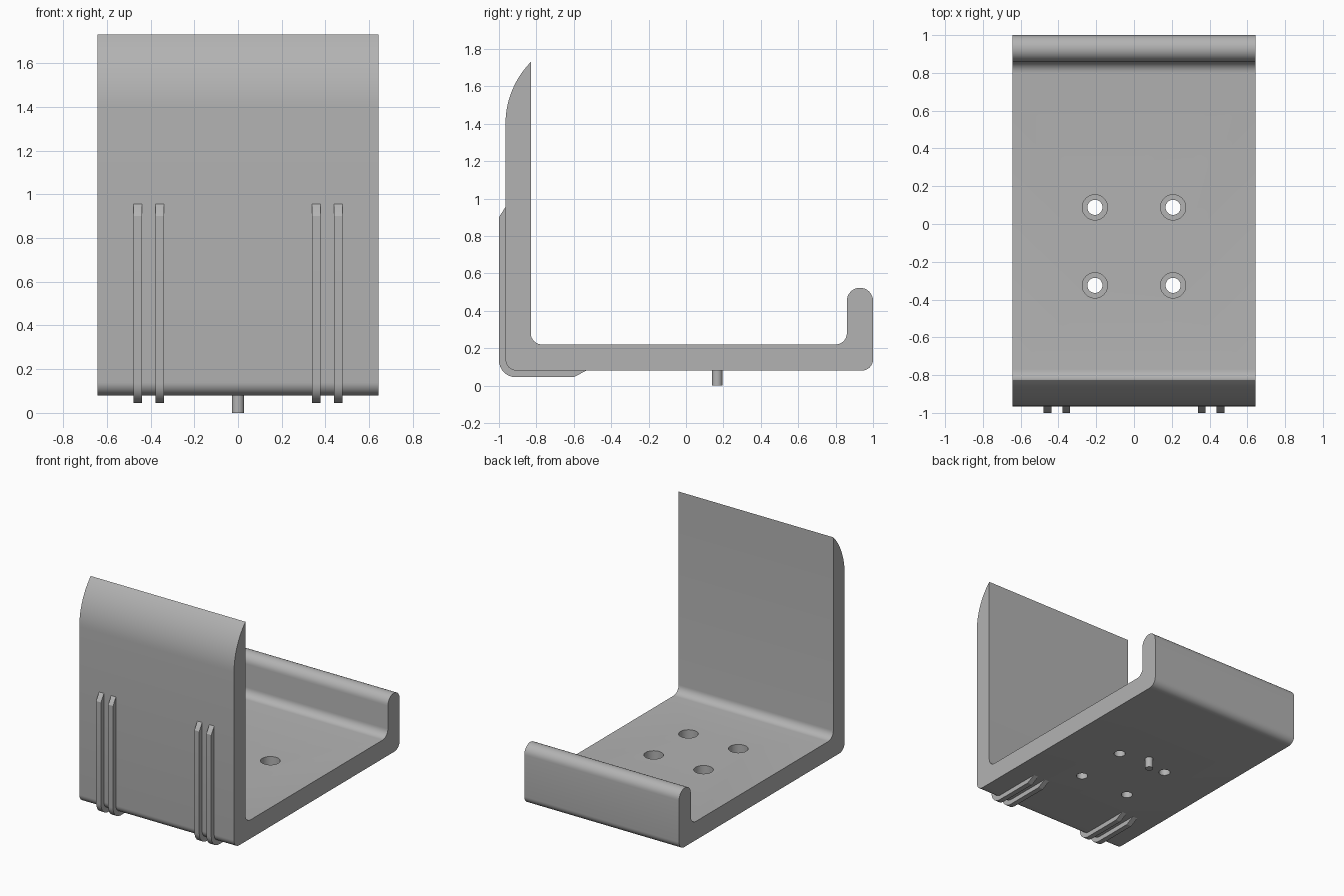
import bpy
import bmesh
from math import sin, cos, pi, radians
from mathutils import Vector

if "Cube" in bpy.data.objects:
    bpy.data.objects.remove(bpy.data.objects["Cube"], do_unlink=True)

grey = bpy.data.materials.new("plain grey")
grey.use_nodes = True
grey.diffuse_color = (0.45, 0.45, 0.45, 1)
grey.node_tree.nodes["Principled BSDF"].inputs["Base Color"].default_value = (0.45, 0.45, 0.45, 1)


def arc(cy, cz, r, start, end, steps=8):
    """Points of an arc in the side plane, angles in degrees."""
    angles = [radians(start + (end - start) * i / steps) for i in range(steps + 1)]
    return [(cy + r * cos(a), cz + r * sin(a)) for a in angles]


def finish(obj):
    obj.data.materials.clear()
    obj.data.materials.append(grey)
    bpy.ops.object.select_all(action='DESELECT')
    obj.select_set(True)
    bpy.context.view_layer.objects.active = obj
    bpy.ops.object.shade_smooth_by_angle(angle=radians(25))


def extrude_profile(name, points, x, width):
    """Side profile swept across the width."""
    bm = bmesh.new()
    face = bm.faces.new([bm.verts.new((x - width / 2, y, z)) for y, z in points])
    out = bmesh.ops.extrude_face_region(bm, geom=[face])
    moved = [v for v in out["geom"] if isinstance(v, bmesh.types.BMVert)]
    bmesh.ops.translate(bm, verts=moved, vec=Vector((width, 0, 0)))
    bmesh.ops.recalc_face_normals(bm, faces=bm.faces)
    mesh = bpy.data.meshes.new(name)
    bm.to_mesh(mesh)
    bm.free()
    obj = bpy.data.objects.new(name, mesh)
    bpy.context.collection.objects.link(obj)
    return obj


def cylinder(name, x, y, low, high, r):
    bpy.ops.mesh.primitive_cylinder_add(vertices=32, radius=r, depth=high - low,
                                        location=(x, y, (low + high) / 2))
    obj = bpy.context.object
    obj.name = name
    return obj


# Bracket: tall curved front wall, floor and short rounded back lip
r = 0.06
profile = (arc(-0.965 + r, 0.08 + r, r, 180, 270)
           + arc(1 - r, 0.08 + r, r, 270, 360)
           + arc(0.93, 0.453, 0.07, 0, 180, 16)
           + arc(0.86 - r, 0.22 + r, r, 0, -90)
           + arc(-0.83 + r, 0.22 + r, r, 270, 180)
           + arc(-0.495, 1.4, 0.47, 135.4, 180, 14))
bracket = extrude_profile("bracket", profile, 0, 1.285)

# Stepped screw holes through the floor
cutters = []
for x in (-0.207, 0.207):
    for y in (-0.325, 0.088):
        cutters.append(cylinder("hole_cutter", x, y, 0, 0.3, 0.04))
        cutters.append(cylinder("recess_cutter", x, y, 0.15, 0.3, 0.067))
for cutter in cutters:
    cutter.hide_render = True
    mod = bracket.modifiers.new("hole", 'BOOLEAN')
    mod.object = cutter
    mod.solver = 'EXACT'
    bpy.context.view_layer.objects.active = bracket
    bpy.ops.object.modifier_apply(modifier=mod.name)
    bpy.data.objects.remove(cutter, do_unlink=True)
finish(bracket)

# Paired ribs wrapping the front lower corner
rib = ([(-0.94, 0.975), (-0.965, 0.955), (-1, 0.9)]
       + arc(-0.91, 0.135, 0.09, 180, 270)
       + [(-0.6, 0.045), (-0.53, 0.082), (-0.53, 0.1)]
       + arc(-0.88, 0.165, 0.065, 270, 180)
       + [(-0.945, 0.9)])
for side, sign in (("right", -1), ("left", 1)):
    for place, x in (("inner", 0.358), ("outer", 0.458)):
        finish(extrude_profile(f"{side}_{place}_rib", rib, sign * x, 0.04))

# Locating pin under the floor
finish(cylinder("locating_pin", 0, 0.167, 0, 0.09, 0.028))
